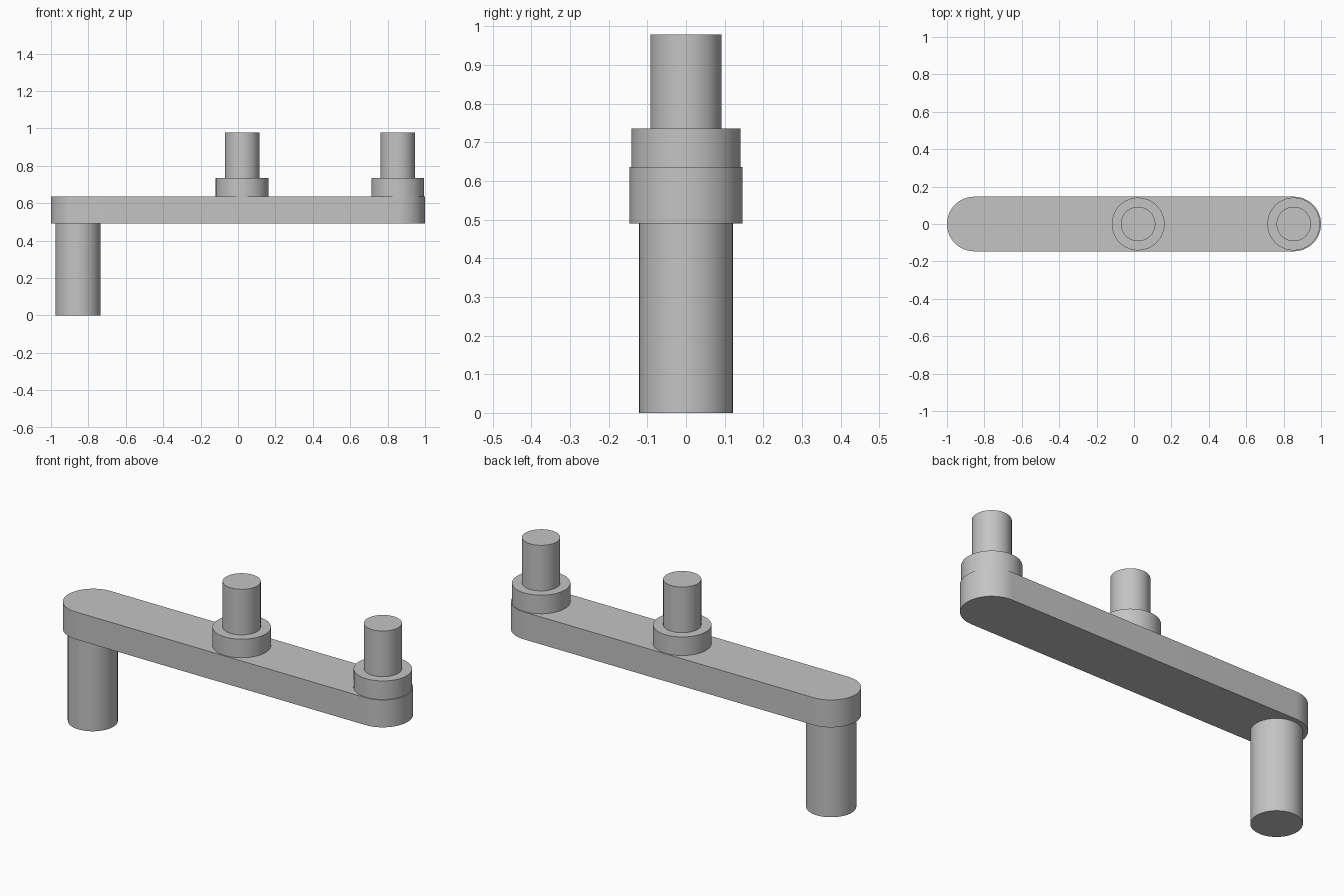
import bpy
import bmesh
from math import pi, sin, cos, radians

cube = bpy.data.objects.get("Cube")
if cube:
    bpy.data.objects.remove(cube, do_unlink=True)

grey = bpy.data.materials.new("light grey")
grey.use_nodes = True
colour = (0.55, 0.55, 0.55, 1)
grey.diffuse_color = colour
grey.node_tree.nodes["Principled BSDF"].inputs["Base Color"].default_value = colour

SEGMENTS = 64
END_X = 0.854
BAR_BOTTOM, BAR_TOP = 0.49, 0.636
COLLAR_TOP, PIN_TOP = 0.735, 0.978


def arc(cx, radius, start, sweep, steps):
    return [(cx + radius * cos(start + sweep * i / steps),
             radius * sin(start + sweep * i / steps)) for i in range(steps + 1)]


def extrude(name, outline, bottom, top):
    """Extrude a closed flat outline upward into a capped solid."""
    bm = bmesh.new()
    face = bm.faces.new([bm.verts.new((x, y, bottom)) for x, y in outline])
    result = bmesh.ops.extrude_face_region(bm, geom=[face], use_keep_orig=True)
    moved = [v for v in result["geom"] if isinstance(v, bmesh.types.BMVert)]
    bmesh.ops.translate(bm, verts=moved, vec=(0, 0, top - bottom))
    bmesh.ops.recalc_face_normals(bm, faces=bm.faces)
    mesh = bpy.data.meshes.new(name)
    bm.to_mesh(mesh)
    bm.free()
    mesh.materials.append(grey)
    obj = bpy.data.objects.new(name, mesh)
    bpy.context.collection.objects.link(obj)
    bpy.ops.object.select_all(action="DESELECT")
    obj.select_set(True)
    bpy.context.view_layer.objects.active = obj
    bpy.ops.object.shade_smooth_by_angle(angle=radians(30))


def cylinder(name, x, radius, bottom, top):
    extrude(name, arc(x, radius, 0, 2 * pi, SEGMENTS)[:-1], bottom, top)


# Long bar with fully rounded ends
half = SEGMENTS // 2
bar = arc(END_X, 0.146, -pi / 2, pi, half) + arc(-END_X, 0.146, pi / 2, pi, half)
extrude("link_bar", bar, BAR_BOTTOM, BAR_TOP)

# Post under the right end
cylinder("lower_post", -0.856, 0.121, 0, BAR_BOTTOM)

# Collared pins on top
for label, x in (("middle", 0.022), ("left", END_X)):
    cylinder(label + "_collar", x, 0.141, BAR_TOP, COLLAR_TOP)
    cylinder(label + "_pin", x, 0.092, COLLAR_TOP, PIN_TOP)
